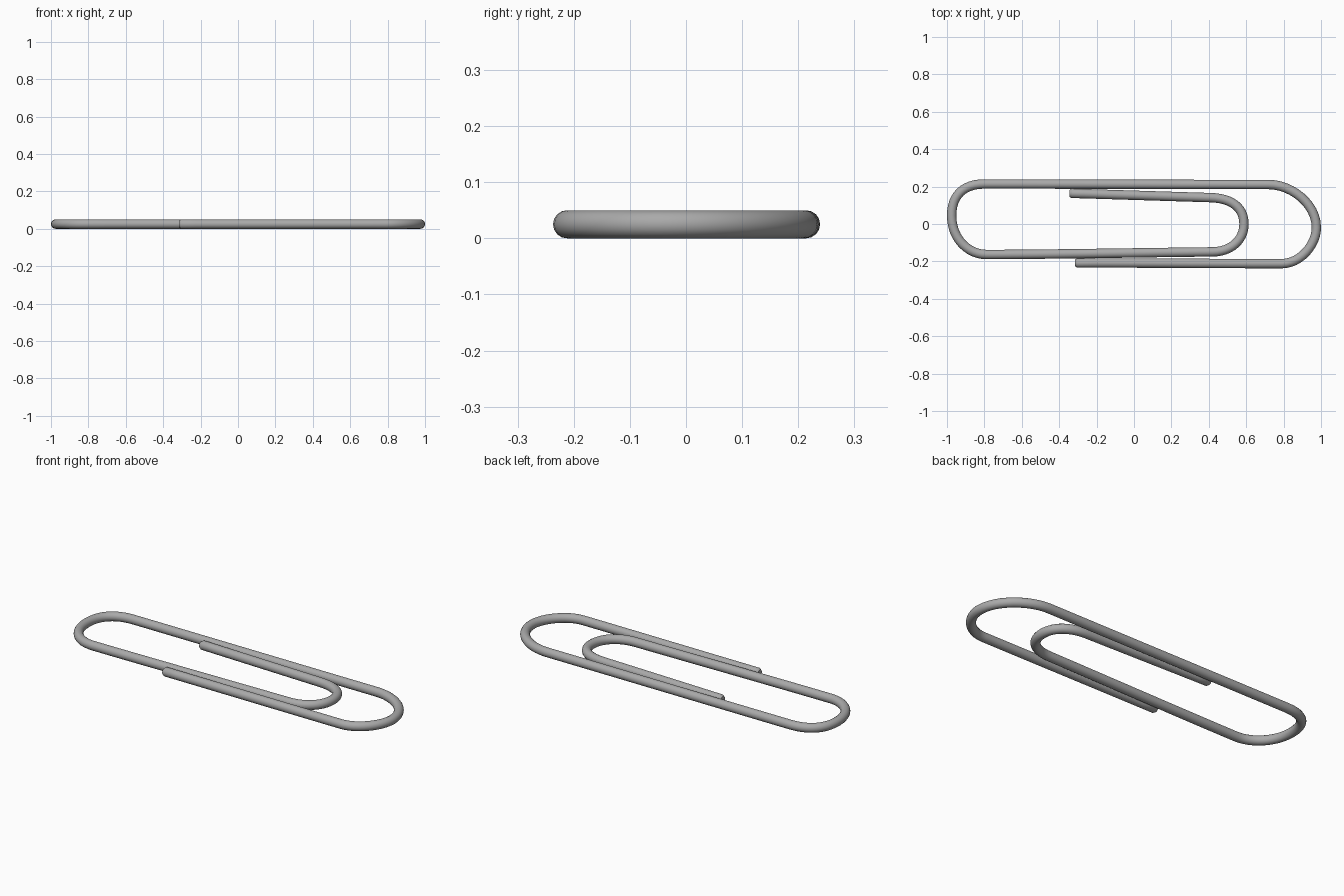
import bpy
from math import radians
from mathutils import Vector

if "Cube" in bpy.data.objects:
    bpy.data.objects.remove(bpy.data.objects["Cube"])

R = 0.025  # wire radius

# wire path: x, y, tangent direction (dx, dy), handle length back, handle length forward, radius
path = [
    (-0.315, -0.208, (1, 0), 0.003, 0.003, 0.72),
    (-0.304, -0.208, (1, 0), 0.003, 0.30, 1),
    (0.79, -0.212, (1, 0), 0.30, 0.10, 1),         # outer right bend
    (0.975, -0.02, (0, 1), 0.09, 0.13, 1),
    (0.72, 0.211, (-1, 0), 0.12, 0.40, 1),
    (-0.80, 0.214, (-1, 0), 0.40, 0.11, 1),        # left bend
    (-0.975, 0.045, (0, -1), 0.11, 0.125, 1),
    (-0.79, -0.163, (1, 0), 0.095, 0.30, 1),
    (0.42, -0.149, (1, 0.01), 0.30, 0.10, 1),      # inner right bend
    (0.588, 0.0, (0, 1), 0.085, 0.09, 1),
    (0.41, 0.141, (-1, 0.03), 0.11, 0.25, 1),
    (-0.334, 0.164, (-1, 0.03), 0.25, 0.003, 1),
    (-0.345, 0.1645, (-1, 0.03), 0.003, 0.003, 0.72),
]

# bent wire
curve = bpy.data.curves.new("wire", 'CURVE')
curve.dimensions = '3D'
curve.resolution_u = 12
curve.bevel_depth = R
curve.bevel_resolution = 6
curve.use_fill_caps = True
spline = curve.splines.new('BEZIER')
spline.bezier_points.add(len(path) - 1)
for p, (x, y, d, back, fwd, rad) in zip(spline.bezier_points, path):
    t = Vector((d[0], d[1], 0)).normalized()
    p.handle_left_type = p.handle_right_type = 'FREE'
    p.co = Vector((x, y, R))
    p.handle_left = p.co - t * back
    p.handle_right = p.co + t * fwd
    p.radius = rad

# dark steel
steel = bpy.data.materials.new("dark_steel")
steel.diffuse_color = (0.4, 0.4, 0.4, 1)
steel.use_nodes = True
steel.node_tree.nodes["Principled BSDF"].inputs["Base Color"].default_value = steel.diffuse_color
curve.materials.append(steel)

wire = bpy.data.objects.new("wire", curve)
bpy.context.collection.objects.link(wire)

# solid mesh with smooth sides and crisp ends
bpy.context.view_layer.objects.active = wire
wire.select_set(True)
bpy.ops.object.convert(target='MESH')
bpy.ops.object.shade_smooth_by_angle(angle=radians(50))
